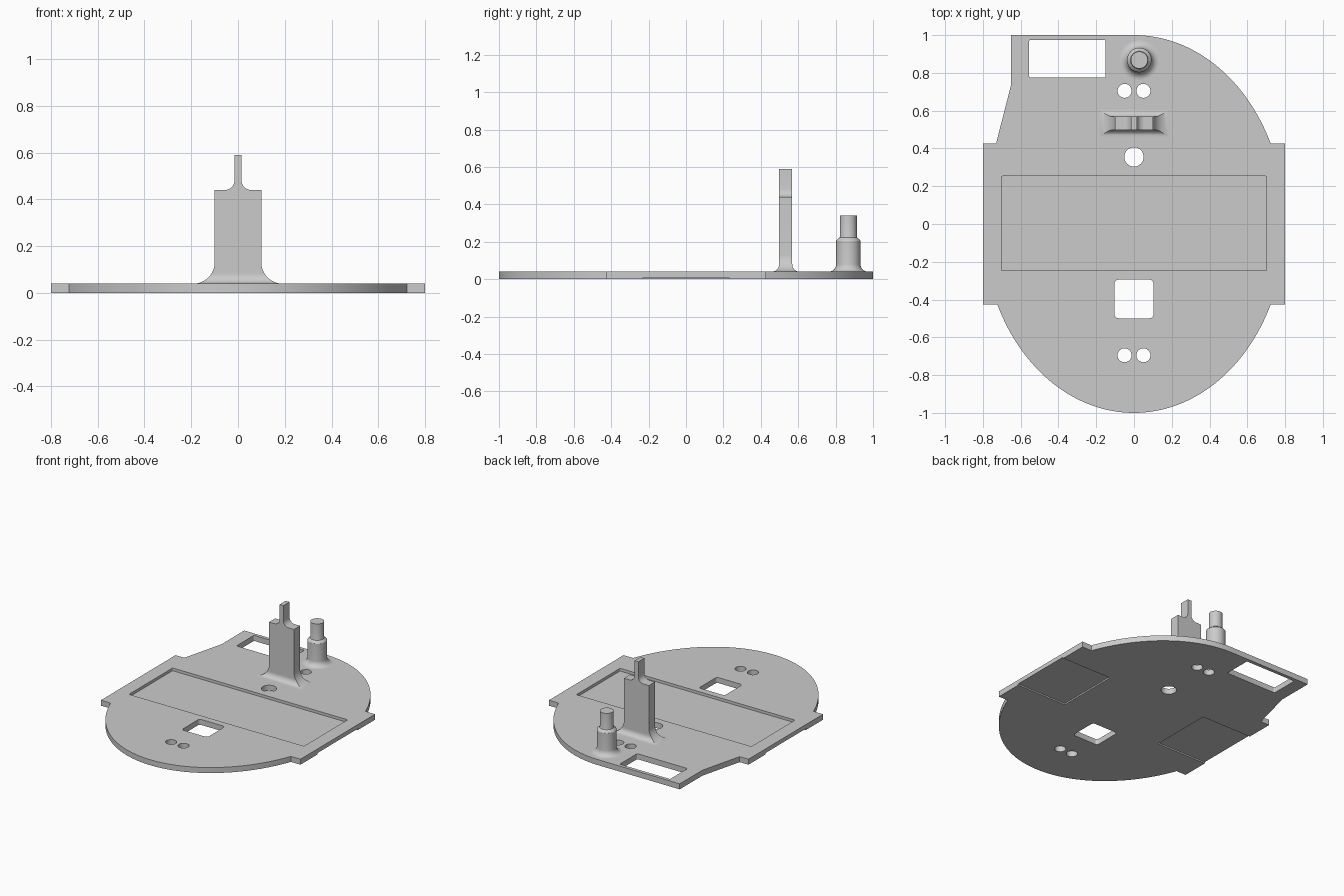
import bpy
import bmesh
from math import sin, cos, pi, sqrt, radians, asin

cube = bpy.data.objects.get("Cube")
if cube:
    bpy.data.objects.remove(cube, do_unlink=True)

THICK = 0.04

grey = bpy.data.materials.new("plain_grey")
grey.use_nodes = True
GREY = (0.6, 0.6, 0.6, 1)
grey.diffuse_color = GREY
grey.node_tree.nodes["Principled BSDF"].inputs["Base Color"].default_value = GREY


def loft(name, rings):
    """Skin a stack of equal-length point rings and cap both ends."""
    bm = bmesh.new()
    loops = [[bm.verts.new(p) for p in ring] for ring in rings]
    for low, high in zip(loops, loops[1:]):
        for i in range(len(low)):
            j = (i + 1) % len(low)
            bm.faces.new((low[i], low[j], high[j], high[i]))
    bm.faces.new(loops[0][::-1])
    bm.faces.new(loops[-1])
    bmesh.ops.recalc_face_normals(bm, faces=bm.faces)
    mesh = bpy.data.meshes.new(name)
    bm.to_mesh(mesh)
    bm.free()
    obj = bpy.data.objects.new(name, mesh)
    mesh.materials.append(grey)
    bpy.context.collection.objects.link(obj)
    return obj


def prism(name, outline, z0, z1):
    return loft(name, [[(x, y, z) for x, y in outline] for z in (z0, z1)])


def circle(cx, cy, r, n=48):
    return [(cx + r * cos(2 * pi * i / n), cy + r * sin(2 * pi * i / n)) for i in range(n)]


def rounded_rect(cx, cy, hx, hy, r, n=5):
    points = []
    for k, (sx, sy) in enumerate(((1, 1), (-1, 1), (-1, -1), (1, -1))):
        for i in range(n + 1):
            a = (k + i / n) * pi / 2
            points.append((cx + sx * (hx - r) + r * cos(a), cy + sy * (hy - r) + r * sin(a)))
    return points


def rect(cx, cy, hx, hy):
    return [(cx - hx, cy - hy), (cx + hx, cy - hy), (cx + hx, cy + hy), (cx - hx, cy + hy)]


def fillet(h, r):
    """Outward spread of a quarter-round fillet at height h."""
    return r - sqrt(max(0, r * r - (r - h) ** 2)) if h < r else 0


def smooth(obj):
    bpy.ops.object.select_all(action='DESELECT')
    obj.select_set(True)
    bpy.context.view_layer.objects.active = obj
    bpy.ops.object.shade_smooth_by_angle(angle=radians(30))


# Base plate: oval with side tabs and one squared rear corner
TAB = 0.427
edge = asin(TAB)


def oval(a0, a1, n):
    return [(0.8 * cos(a0 + (a1 - a0) * i / n), sin(a0 + (a1 - a0) * i / n)) for i in range(n + 1)]


outline = [(0.8, -TAB), (0.8, TAB)] + oval(edge, pi / 2, 32)
outline += [(-0.65, 1), (-0.65, 0.74), (-0.73, TAB), (-0.8, TAB), (-0.8, -TAB)]
outline += oval(pi + edge, 2 * pi - edge, 64)
plate = prism("base_plate", outline, 0, THICK)

# Openings and shallow recesses cut into the plate
cuts = [
    (rounded_rect(-0.353, 0.875, 0.202, 0.1, 0.008), -0.1, 0.1),
    (rounded_rect(0, -0.397, 0.103, 0.102, 0.02), -0.1, 0.1),
    (circle(0, 0.355, 0.051), -0.1, 0.1),
    (rounded_rect(0, 0.003, 0.702, 0.25, 0.006), THICK - 0.02, 0.1),
]
for side in (-1, 1):
    cuts.append((rect(side * 0.65, 0, 0.25, 0.23), -0.1, 0.01))
    for y in (-0.695, 0.705):
        cuts.append((circle(side * 0.05, y, 0.037), -0.1, 0.1))

bpy.context.view_layer.objects.active = plate
for shape, z0, z1 in cuts:
    cutter = prism("cutter", shape, z0, z1)
    cutter.hide_render = True
    mod = plate.modifiers.new("cut", 'BOOLEAN')
    mod.operation = 'DIFFERENCE'
    mod.solver = 'EXACT'
    mod.object = cutter
    bpy.ops.object.modifier_apply(modifier=mod.name)
    bpy.data.objects.remove(cutter, do_unlink=True)
smooth(plate)

# Upright fin: flared foot, flat blade, shoulders curving into a thin tip
FIN_Y = 0.533
levels = [(0.19, 0.075, THICK - 0.01)]
for i in range(17):
    h = 0.09 * (i / 16) ** 2
    levels.append((0.1 + fillet(h, 0.09), 0.035 + fillet(h, 0.04), THICK + h))
levels.append((0.1, 0.035, 0.44))
for i in range(9):
    h = 0.042 * (i / 8) ** 2
    levels.append((0.015 + fillet(h, 0.042), 0.035, 0.44 + h))
levels.append((0.015, 0.035, 0.59))
smooth(loft("upright_fin", [[(x, y, z) for x, y in rect(0, FIN_Y, hx, hy)]
                            for hx, hy, z in levels]))

# Stepped round post with a flared foot
steps = [(0.105, THICK - 0.01)]
for i in range(9):
    h = 0.04 * (i / 8) ** 2
    steps.append((0.065 + fillet(h, 0.04), THICK + h))
steps += [(0.065, 0.205), (0.062, 0.21), (0.047, 0.222), (0.045, 0.23), (0.045, 0.34)]
smooth(loft("stepped_post", [[(x, y, z) for x, y in circle(0.028, 0.868, r)]
                             for r, z in steps]))
